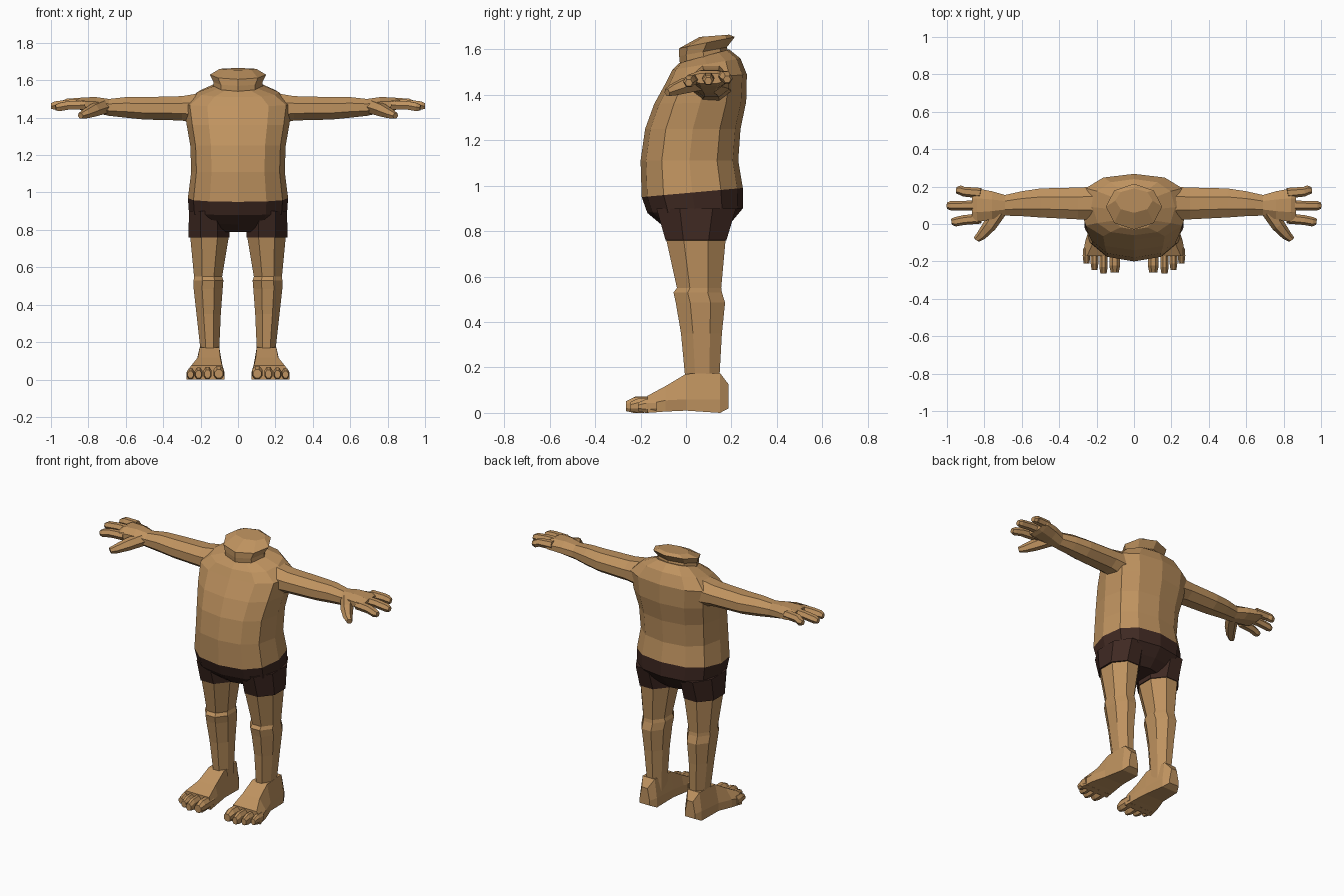
import bpy, bmesh, math
from mathutils import Vector


def material(name, rgb):
    m = bpy.data.materials.new(name)
    m.diffuse_color = (*rgb, 1)
    return m


SKIN = material("tan skin", (0.52, 0.29, 0.115))
CLOTH = material("dark brown cloth", (0.050, 0.022, 0.016))


def loft(name, rings, mirror=False, dark=()):
    """Skin a list of equal-length point rings; 'dark' lists the bands in cloth colour."""
    bm = bmesh.new()
    rows = [[bm.verts.new(p) for p in r] for r in rings]
    n = len(rows[0])
    for i in range(len(rows) - 1):
        for k in range(n):
            j = (k + 1) % n
            f = bm.faces.new((rows[i][k], rows[i][j], rows[i + 1][j], rows[i + 1][k]))
            f.material_index = 1 if i in dark else 0
    cap = bm.faces.new(rows[0])
    cap.material_index = 1 if 0 in dark else 0
    bm.faces.new(rows[-1])
    bmesh.ops.recalc_face_normals(bm, faces=bm.faces)
    me = bpy.data.meshes.new(name)
    bm.to_mesh(me)
    bm.free()
    me.materials.append(SKIN)
    me.materials.append(CLOTH)
    ob = bpy.data.objects.new(name, me)
    bpy.context.collection.objects.link(ob)
    if mirror:
        ob.modifiers.new("other side", 'MIRROR').use_axis = (True, False, False)
    return ob


def spow(v, p):
    return math.copysign(abs(v) ** p, v)


def body_ring(zf, zb, yf, yb, hw, n=12, p=0.82):
    """Horizontal rounded ring, tilted from front height zf to back height zb."""
    pts = []
    for k in range(n):
        a = 2 * math.pi * k / n
        t = (1 - spow(math.cos(a), p)) / 2
        pts.append((hw * spow(math.sin(a), p), yf + (yb - yf) * t, zf + (zb - zf) * t))
    return pts


def box_ring(axis, pos, u0, u1, v0, v1, n=8):
    """Flat-sided ring across one axis that fills the given extents."""
    pts = []
    s = 1 / math.cos(math.pi / n)
    for k in range(n):
        a = 2 * math.pi * (k + 0.5) / n
        u = (u0 + u1) / 2 + (u1 - u0) / 2 * s * math.cos(a)
        v = (v0 + v1) / 2 + (v1 - v0) / 2 * s * math.sin(a)
        pts.append({'x': (pos, u, v), 'y': (u, pos, v), 'z': (u, v, pos)}[axis])
    return pts


def digit(name, path, radii, n=6):
    """Finger or toe: a faceted tube along a short path."""
    path = [Vector(p) for p in path]
    d = (path[-1] - path[0]).normalized()
    side = d.cross(Vector((0, 0, 1))).normalized()
    up = side.cross(d)
    rings = []
    for p, r in zip(path, radii):
        rings.append([p + side * r * math.cos(2 * math.pi * k / n)
                      + up * r * math.sin(2 * math.pi * k / n) for k in range(n)])
    loft(name, rings, mirror=True)


# torso with the upper part of the shorts
loft("torso", [body_ring(*r) for r in (
    (0.79, 0.79, -0.06, 0.15, 0.10),
    (0.83, 0.84, -0.11, 0.20, 0.23),
    (0.88, 0.90, -0.17, 0.25, 0.262),
    (0.95, 0.99, -0.195, 0.25, 0.268),
    (1.11, 1.11, -0.20, 0.23, 0.25),
    (1.25, 1.25, -0.18, 0.24, 0.255),
    (1.36, 1.37, -0.14, 0.265, 0.275),
    (1.46, 1.49, -0.085, 0.268, 0.29),
    (1.51, 1.56, -0.06, 0.24, 0.22),
    (1.54, 1.60, -0.03, 0.19, 0.125))], dark=(0, 1, 2))

# neck stump flaring to a slanted top
loft("neck", [body_ring(*r, n=8, p=1.0) for r in (
    (1.52, 1.57, -0.025, 0.19, 0.13),
    (1.57, 1.61, -0.03, 0.18, 0.13),
    (1.605, 1.655, -0.03, 0.215, 0.15),
    (1.655, 1.665, 0.06, 0.19, 0.10))])

# legs with the shorts cuffs
loft("leg", [box_ring('z', *r) for r in (
    (0.90, 0.05, 0.262, -0.13, 0.22),
    (0.76, 0.045, 0.265, -0.09, 0.178),
    (0.759, 0.05, 0.255, -0.086, 0.174),
    (0.55, 0.085, 0.235, -0.04, 0.155),
    (0.53, 0.078, 0.237, -0.055, 0.158),
    (0.485, 0.082, 0.237, -0.045, 0.172),
    (0.35, 0.092, 0.222, -0.022, 0.158),
    (0.17, 0.10, 0.202, -0.005, 0.148),
    (0.08, 0.10, 0.21, -0.005, 0.15))], mirror=True, dark=(0, 1))

# feet: flat sole, sloping instep
loft("foot", [[(x0, y, zb), (x1, y, zb), (x1, y, zs), (t1, y, zt), (t0, y, zt), (x0, y, zs)]
              for y, x0, x1, t0, t1, zb, zs, zt in (
    (0.188, 0.125, 0.195, 0.14, 0.18, 0.02, 0.05, 0.125),
    (0.150, 0.100, 0.215, 0.115, 0.20, 0.0, 0.06, 0.175),
    (0.000, 0.090, 0.230, 0.10, 0.205, 0.01, 0.06, 0.172),
    (-0.09, 0.080, 0.260, 0.095, 0.215, 0.006, 0.055, 0.118),
    (-0.17, 0.073, 0.275, 0.085, 0.25, 0.0, 0.04, 0.075))], mirror=True)

# four toes, the inner one largest
for i, (x, w, tip) in enumerate(((0.103, 0.029, -0.258), (0.163, 0.022, -0.265),
                                 (0.211, 0.021, -0.245), (0.254, 0.020, -0.212))):
    h = 0.072 - 0.004 * i
    loft("toe", [box_ring('y', *r) for r in (
        (-0.13, x - w, x + w, 0.002, h),
        (tip + 0.035, x - w, x + w, 0.0, h),
        (tip, x - w * 0.75, x + w * 0.75, 0.008, h * 0.75))], mirror=True)

# arms and palms
loft("arm", [box_ring('x', *r) for r in (
    (0.18, 0.02, 0.20, 1.36, 1.535),
    (0.30, 0.025, 0.195, 1.385, 1.515),
    (0.50, 0.035, 0.190, 1.39, 1.51),
    (0.60, 0.042, 0.175, 1.40, 1.51),
    (0.69, 0.045, 0.155, 1.41, 1.50),
    (0.76, 0.025, 0.175, 1.425, 1.51),
    (0.84, 0.010, 0.190, 1.44, 1.508),
    (0.865, 0.015, 0.185, 1.45, 1.495))], mirror=True)

# three fingers and a thumb
for y0, y1, z, tip in ((0.165, 0.181, 1.482, 0.95), (0.098, 0.098, 1.475, 1.0),
                       (0.030, 0.012, 1.467, 0.975)):
    digit("finger", [(0.82, y0, z), (0.91, (y0 + y1) / 2, z - 0.002),
                     (tip - 0.02, y1, z - 0.01), (tip, y1, z - 0.014)],
          (0.028, 0.026, 0.025, 0.017))
digit("thumb", [(0.72, 0.07, 1.458), (0.77, -0.005, 1.44), (0.815, -0.06, 1.42),
                (0.842, -0.083, 1.41)], (0.04, 0.037, 0.027, 0.018))
